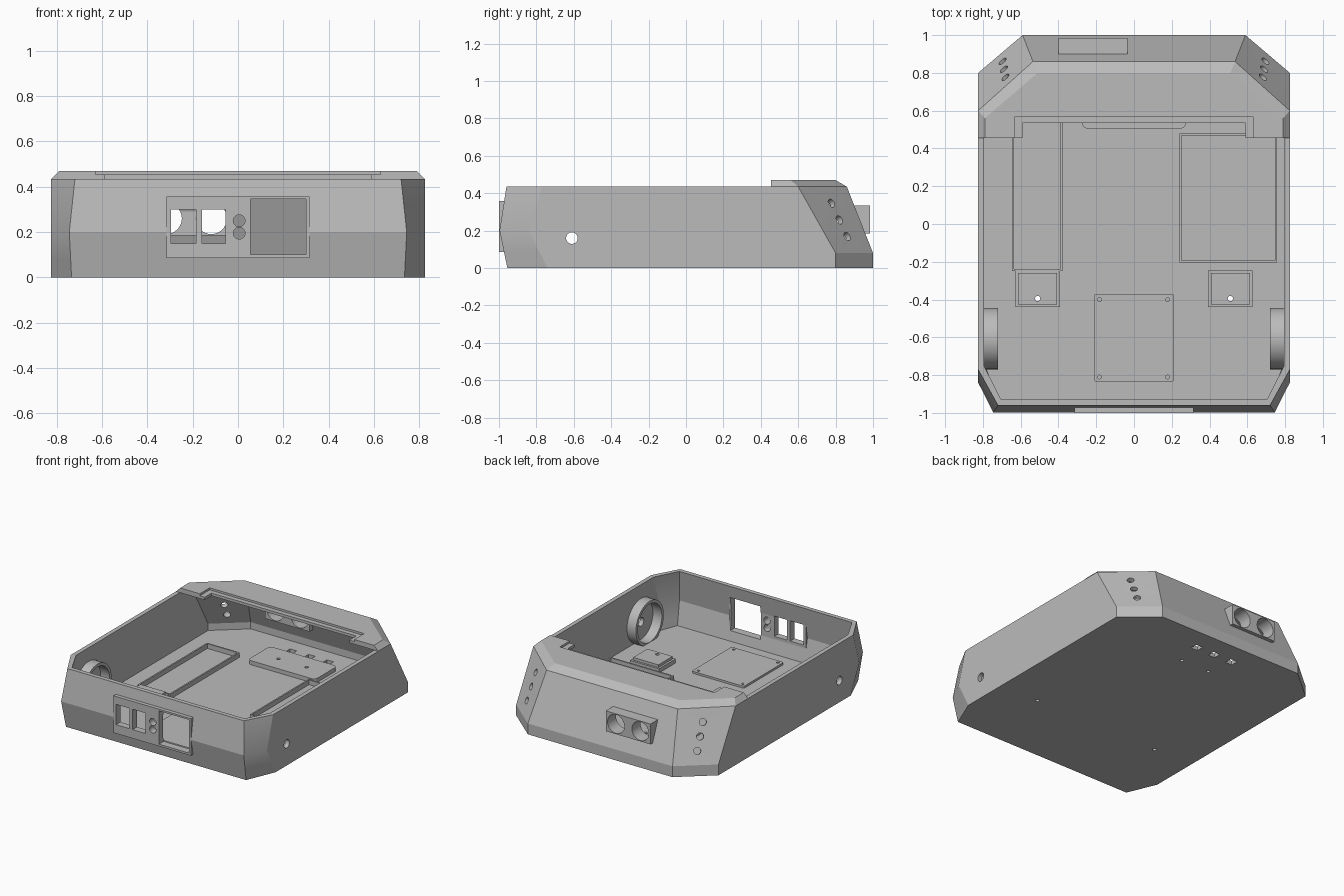
import bpy, bmesh, math
from mathutils import Vector

cube = bpy.data.objects.get("Cube")
if cube:
    bpy.data.objects.remove(cube, do_unlink=True)

grey = bpy.data.materials.new("plain_grey")
grey.use_nodes = True
grey.diffuse_color = (0.5, 0.5, 0.5, 1)
grey.node_tree.nodes["Principled BSDF"].inputs["Base Color"].default_value = (0.5, 0.5, 0.5, 1)


def loft(name, rings):
    """Closed solid through matching rings of 3D points."""
    bm = bmesh.new()
    loops = [[bm.verts.new(p) for p in ring] for ring in rings]
    n = len(loops[0])
    bm.faces.new(loops[0])
    bm.faces.new(loops[-1])
    for a, b in zip(loops, loops[1:]):
        for i in range(n):
            j = (i + 1) % n
            bm.faces.new((a[i], a[j], b[j], b[i]))
    bmesh.ops.recalc_face_normals(bm, faces=bm.faces)
    mesh = bpy.data.meshes.new(name)
    bm.to_mesh(mesh)
    bm.free()
    mesh.materials.append(grey)
    obj = bpy.data.objects.new(name, mesh)
    bpy.context.collection.objects.link(obj)
    return obj


def prism(name, pts, z0, z1):
    return loft(name, [[(x, y, z) for x, y in pts] for z in (z0, z1)])


def box(name, x0, x1, y0, y1, z0, z1):
    return prism(name, [(x0, y0), (x1, y0), (x1, y1), (x0, y1)], z0, z1)


def rounded_plate(name, x, y, hx, hy, r, z0, z1):
    pts = []
    for k, (sx, sy) in enumerate([(1, 1), (-1, 1), (-1, -1), (1, -1)]):
        for i in range(5):
            a = math.pi / 2 * (k + i / 4)
            pts.append((x + sx * (hx - r) + r * math.cos(a), y + sy * (hy - r) + r * math.sin(a)))
    return prism(name, pts, z0, z1)


def rod(name, centre, axis, r, length, sides=32):
    c, axis = Vector(centre), Vector(axis).normalized()
    turn = axis.to_track_quat('Z', 'Y')
    ring = [turn @ Vector((r * math.cos(t), r * math.sin(t), 0))
            for t in (2 * math.pi * i / sides for i in range(sides))]
    return loft(name, [[c + p + axis * s * length / 2 for p in ring] for s in (-1, 1)])


def cut(targets, cutters):
    for t in targets:
        bpy.context.view_layer.objects.active = t
        for c in cutters:
            mod = t.modifiers.new("cut", 'BOOLEAN')
            mod.operation, mod.solver, mod.object = 'DIFFERENCE', 'EXACT', c
            bpy.ops.object.modifier_apply(modifier=mod.name)
    for c in cutters:
        bpy.data.objects.remove(c, do_unlink=True)


X, FLOOR, RIM, TOP = 0.825, 0.03, 0.435, 0.47


# Shell outline by height: eight-sided, bulging front, sloping back
def outline(z, inset=0.0):
    f = z / 0.2 if z < 0.2 else (RIM - z) / (RIM - 0.2)
    x0, y0, s0 = (0.735, -0.955, -0.74) if z < 0.2 else (0.72, -0.96, -0.77)
    xf, yf, sf = (a + (b - a) * f for a, b in ((x0, 0.745), (y0, -0.997), (s0, -0.84)))
    t = max(0, (z - 0.08) / (RIM - 0.08))
    sb, xb, yb = 0.80 - 0.2 * t, 0.59 - 0.055 * t, 1 - 0.14 * t
    side, k = X - inset, inset * 0.5
    half = [(xf - k, yf + inset), (side, sf + k), (side, sb - k), (xb - k, yb - inset)]
    return [(x, y, z) for x, y in half] + [(-x, y, z) for x, y in reversed(half)]


body = loft("tray_body", [outline(z) for z in (0, 0.08, 0.2, RIM)])
inner = [outline(z, 0.032) for z in (FLOOR, 0.08, 0.2, RIM)]
inner.append([(x, y, RIM + 0.1) for x, y, z in inner[-1]])
cut([body], [loft("cavity", inner)])

# Rear hood with stepped front notch
low = [(X, 0.455), (X, 0.60), (0.535, 0.86)]
high = [(0.79, 0.455), (0.79, 0.56), (0.51, 0.80)]
hood = loft("rear_hood", [
    [(x, y, z) for x, y in half] + [(-x, y, z) for x, y in reversed(half)]
    for half, z in ((low, RIM), (high, TOP))])
cut([hood], [box("notch", -0.59, 0.59, 0.4, 0.535, 0.4, 0.5),
             box("ledge", -0.63, 0.63, 0.4, 0.57, 0.455, 0.5)])

# Front panel with switch, screen and socket openings
panel = box("front_panel", -0.315, 0.315, -1.0, -0.95, 0.085, 0.358)
openings = [box("opening", x0, x1, -1.1, -0.9, z0, z1) for x0, x1, z0, z1 in (
    (-0.295, -0.185, 0.15, 0.30), (-0.16, -0.055, 0.15, 0.30), (0.055, 0.30, 0.10, 0.345))]
openings += [rod("socket", (0.005, -1, z), (0, 1, 0), 0.026, 0.2) for z in (0.195, 0.25)]
cut([body, panel], openings)

# Rear sensor housing with two round eyes
housing = box("sensor_housing", -0.40, -0.035, 0.885, 0.985, 0.185, 0.335)
cut([body, housing], [rod("eye", (x, 0.93, 0.26), (0, 1, 0), 0.069, 0.3) for x in (-0.317, -0.118)])

# Axle holes and angled corner holes
holes = [rod("axle_hole", (0, -0.61, 0.16), (1, 0, 0), 0.031, 2)]
for s in (-1, 1):
    for x, y, z in ((0.68, 0.775, 0.345), (0.685, 0.815, 0.255), (0.69, 0.855, 0.165)):
        holes.append(rod("corner_hole", (s * x, y, z), (s * 0.071, 0.083, 0.047), 0.024, 0.2))
# Floor windows for the line sensor
for x in (-0.15, 0, 0.15):
    holes.append(box("floor_window", x - 0.027, x + 0.027, 0.805, 0.86, -0.1, 0.07))
cut([body], holes)

# Line sensor bar
bar = rounded_plate("sensor_bar", 0, 0.635, 0.275, 0.13, 0.03, FLOOR - 0.01, 0.06)
cut([body, bar], [rod("bar_hole", (x, 0.635, 0), (0, 0, 1), 0.013, 0.3, 16) for x in (-0.115, 0.115)])

# Wheel bearing rings and mounting blocks, one on each side
parts = [body, hood, panel, housing, bar]
for s, side in ((1, "left"), (-1, "right")):
    ring = rod(side + "_bearing_ring", (s * 0.76, -0.607, 0.172), (1, 0, 0), 0.162, 0.08, 48)
    cut([ring], [rod("bore", (s * 0.76, -0.607, 0.172), (1, 0, 0), 0.14, 0.2, 48)])
    x = s * 0.51
    base = box(side + "_block_base", x - 0.118, x + 0.118, -0.44, -0.245, FLOOR - 0.01, 0.06)
    cap = box(side + "_block_cap", x - 0.103, x + 0.103, -0.425, -0.26, 0.05, 0.08)
    cut([body, base, cap], [rod("screw", (x, -0.395, 0), (0, 0, 1), 0.014, 0.3, 16)])
    parts += [ring, base, cap]

# Circuit plate with corner holes
plate = rounded_plate("circuit_plate", 0, -0.603, 0.213, 0.233, 0.015, FLOOR - 0.01, 0.045)
cut([plate], [rod("plate_hole", (x, y, 0.05), (0, 0, 1), 0.01, 0.05, 16)
              for x in (-0.183, 0.178) for y in (-0.40, -0.81)])
parts.append(plate)

# Thin-walled holding frames on the floor
for name, x0, x1, y0, y1 in (("right_frame", -0.645, -0.378, -0.25, 0.56),
                             ("left_frame", 0.24, 0.757, -0.205, 0.48)):
    frame = box(name, x0, x1, y0, y1, FLOOR - 0.01, 0.065)
    w = 0.011
    cut([frame], [box("inside", x0 + w, x1 - w, y0 + w, y1 - w, 0, 0.1)])
    parts.append(frame)

# Smooth the round walls, keep the edges crisp
bpy.ops.object.select_all(action='DESELECT')
for p in parts:
    p.select_set(True)
bpy.context.view_layer.objects.active = body
bpy.ops.object.shade_smooth_by_angle(angle=math.radians(20))
